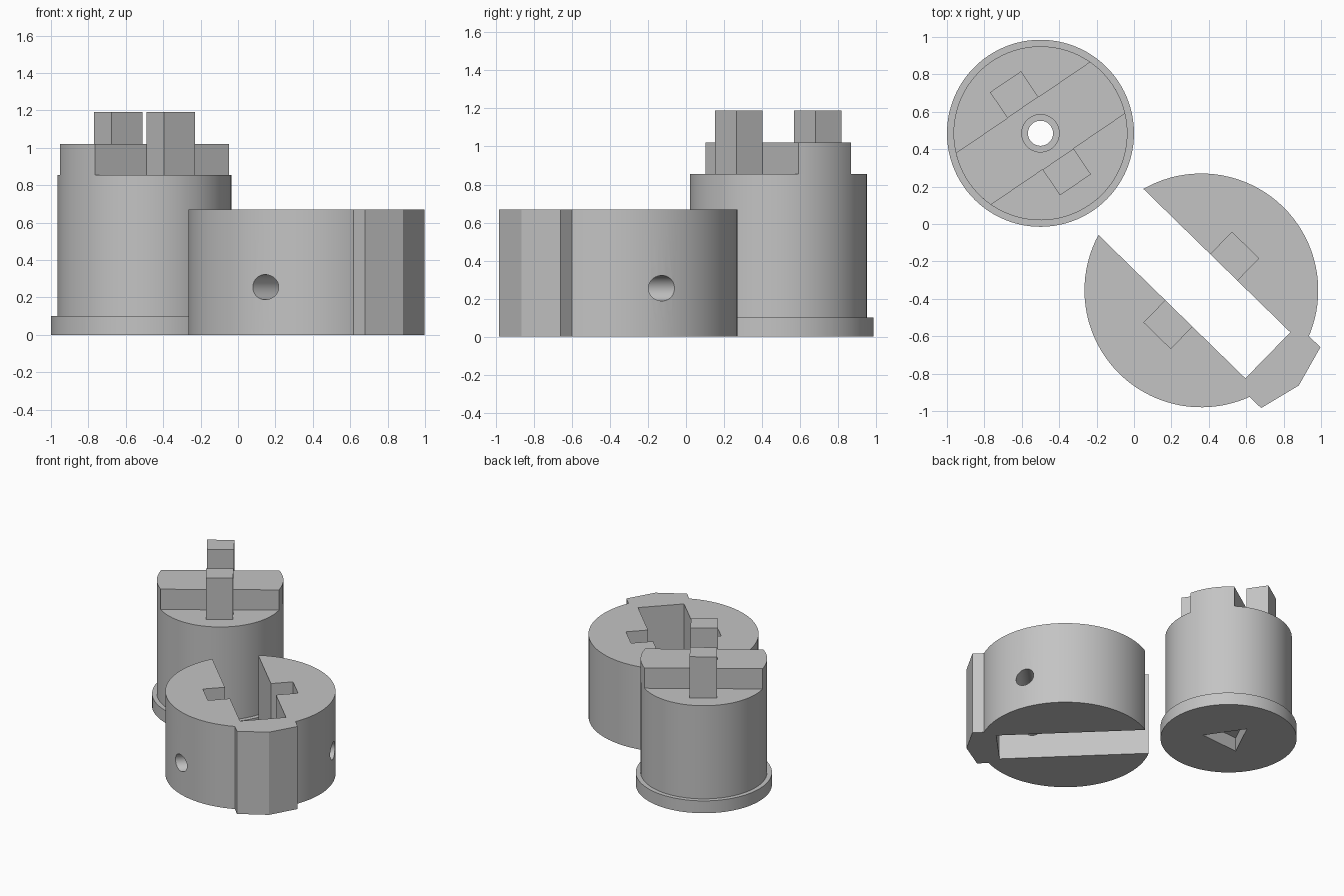
import bpy, bmesh, math
from mathutils import Matrix, Vector

if "Cube" in bpy.data.objects:
    bpy.data.objects.remove(bpy.data.objects["Cube"])

grey = bpy.data.materials.new("light grey")
grey.diffuse_color = (0.55, 0.55, 0.55, 1)
grey.use_nodes = True
grey.node_tree.nodes["Principled BSDF"].inputs["Base Color"].default_value = grey.diffuse_color


def prism(name, pts, z0, z1):
    """Extrude a counter-clockwise outline between two heights."""
    bm = bmesh.new()
    lo = [bm.verts.new((x, y, z0)) for x, y in pts]
    hi = [bm.verts.new((x, y, z1)) for x, y in pts]
    bm.faces.new(lo[::-1])
    bm.faces.new(hi)
    n = len(pts)
    for i in range(n):
        j = (i + 1) % n
        bm.faces.new((lo[i], lo[j], hi[j], hi[i]))
    me = bpy.data.meshes.new(name)
    bm.to_mesh(me)
    bm.free()
    me.materials.append(grey)
    ob = bpy.data.objects.new(name, me)
    bpy.context.collection.objects.link(ob)
    return ob


def circle(r, n=96, start=0.0):
    return [(r * math.cos(start + 2 * math.pi * i / n),
             r * math.sin(start + 2 * math.pi * i / n)) for i in range(n)]


def rect(x0, x1, y0, y1):
    return [(x0, y0), (x1, y0), (x1, y1), (x0, y1)]


def boolean(ob, tool, op):
    m = ob.modifiers.new(op, 'BOOLEAN')
    m.operation, m.solver, m.object = op, 'EXACT', tool
    bpy.context.view_layer.objects.active = ob
    bpy.ops.object.modifier_apply(modifier=m.name)
    bpy.data.objects.remove(tool)


def finish(ob, x, y, angle):
    """Move to place, turn, and smooth the round walls."""
    ob.data.transform(Matrix.Translation((x, y, 0)) @ Matrix.Rotation(math.radians(angle), 4, 'Z'))
    bpy.ops.object.select_all(action='DESELECT')
    ob.select_set(True)
    bpy.context.view_layer.objects.active = ob
    bpy.ops.object.shade_smooth_by_angle(angle=math.radians(25))


# --- Plug: flange, round body, cross bar and two posts ---
BODY_R, BAR_HALF, BODY_TOP = 0.465, 0.167, 0.855
plug = prism("plug", circle(0.5), 0, 0.1)
boolean(plug, prism("body", circle(BODY_R), 0.05, BODY_TOP), 'UNION')

# Bar has straight sides and ends that follow the body
a = math.asin(BAR_HALF / BODY_R)
arc = [-a + 2 * a * i / 12 for i in range(13)]
ends = [(BODY_R * math.cos(t), BODY_R * math.sin(t)) for t in arc]
bar = prism("bar", ends + [(-x, -y) for x, y in ends], BODY_TOP, 1.02)
posts = [prism("post", rect(-0.1, 0.1, *y), BODY_TOP, 1.19)
         for y in ((BAR_HALF, 0.333), (-0.333, -BAR_HALF))]

# Bore through the plug, wider at the top, triangular at the bottom
bores = [(circle(0.067, 48), -0.1, 1.2),
         (circle(0.1, 48), 0.85, 1.2),
         (circle(0.193, 3, math.pi), -0.1, 0.11)]
for pts, z0, z1 in bores:
    boolean(plug, prism("bore", pts, z0, z1), 'DIFFERENCE')
for pts, z0, z1 in ((circle(0.067, 48), 0.8, 1.2), (circle(0.1, 48), 0.8, 1.2)):
    boolean(bar, prism("bore", pts, z0, z1), 'DIFFERENCE')

bar.name = "plug_bar"
for i, p in enumerate(posts):
    p.name = "plug_post_%d" % (i + 1)
for ob in [plug, bar] + posts:
    finish(ob, -0.5, 0.485, 34.2)

# --- Socket: round block with a pointed tab on its closed end ---
TOP = 0.67
socket = prism("socket", circle(0.625), 0, TOP)
tab = [(0.45, -0.227), (0.668, -0.227), (0.728, 0), (0.668, 0.227), (0.45, 0.227)]
boolean(socket, prism("tab", tab, 0, TOP), 'UNION')

# Through slot for the bar, and blind pockets for the posts
boolean(socket, prism("slot", rect(-0.8, 0.497, -0.172, 0.172), -0.1, 0.8), 'DIFFERENCE')
boolean(socket, prism("pockets", rect(-0.1, 0.1, -0.337, 0.337), 0.335, 0.8), 'DIFFERENCE')

# Cross pin hole through both halves
pin = prism("pin_hole", circle(0.067, 48), -0.9, 0.9)
pin.data.transform(Matrix.Translation((0.256, 0, 0.255)) @ Matrix.Rotation(math.pi / 2, 4, 'X'))
boolean(socket, pin, 'DIFFERENCE')
finish(socket, 0.36, -0.355, -44.3)
